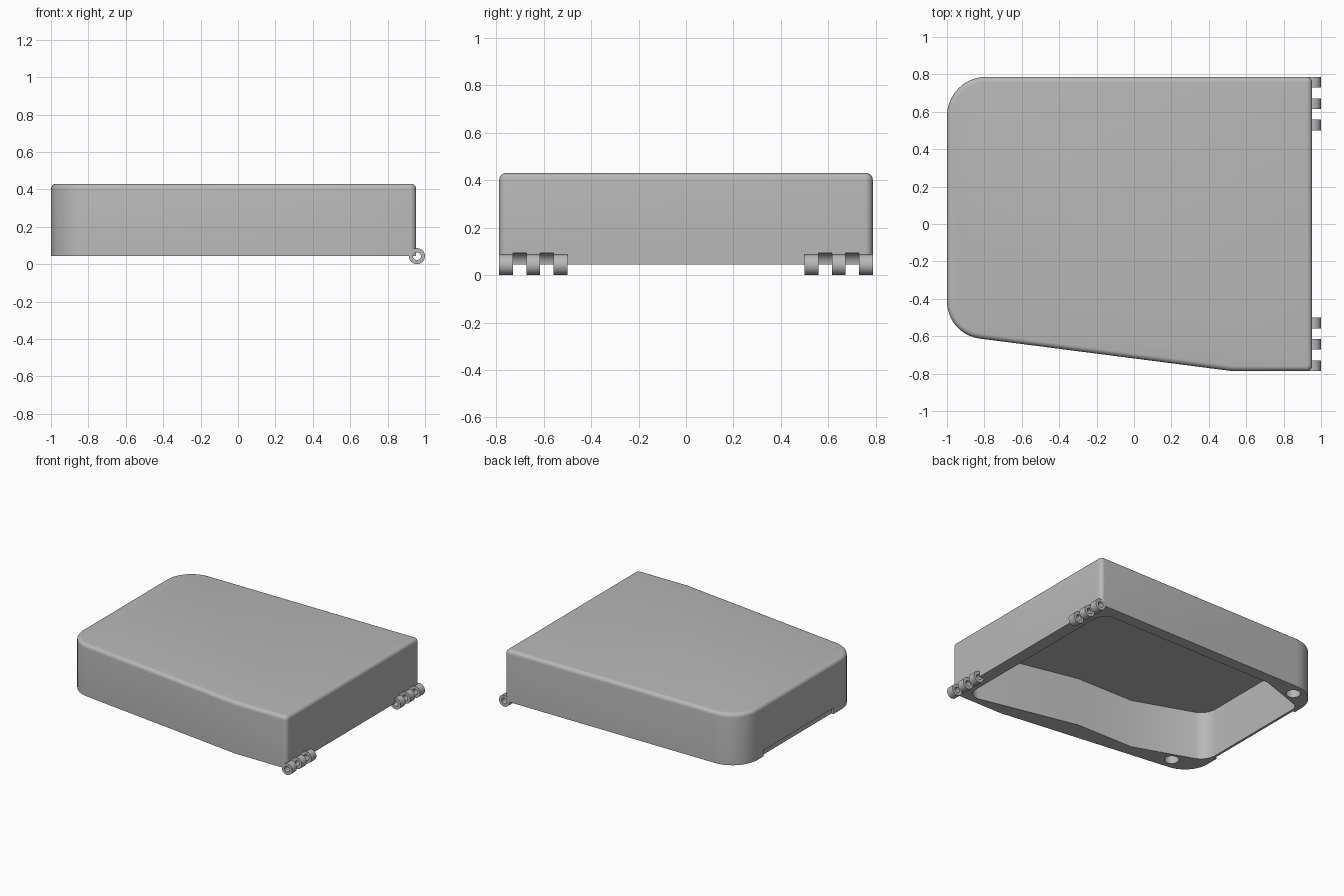
import bpy, bmesh
from math import sin, cos, pi
from mathutils import Vector, Matrix

if "Cube" in bpy.data.objects:
    bpy.data.objects.remove(bpy.data.objects["Cube"])

grey = bpy.data.materials.new("plain grey")
grey.use_nodes = True
grey.diffuse_color = (0.48, 0.48, 0.48, 1)
grey.node_tree.nodes["Principled BSDF"].inputs["Base Color"].default_value = grey.diffuse_color

BOTTOM, TOP = 0.045, 0.43


def rounded(corners, steps=10):
    """Outline from (x, y, radius) corners, given anticlockwise."""
    out = []
    for i, (x, y, r) in enumerate(corners):
        p = Vector((x, y))
        if r == 0:
            out.append(p)
            continue
        a = (Vector(corners[i - 1][:2]) - p).normalized()
        b = (Vector(corners[(i + 1) % len(corners)][:2]) - p).normalized()
        half = a.angle(b) / 2
        centre = p + (a + b).normalized() * r / sin(half)
        start = p + a * r / (sin(half) / cos(half)) - centre
        sweep = pi - 2 * half
        for k in range(steps + 1):
            out.append(centre + Matrix.Rotation(sweep * k / steps, 2) @ start)
    return out


def finish(bm, name):
    bmesh.ops.recalc_face_normals(bm, faces=bm.faces)
    mesh = bpy.data.meshes.new(name)
    bm.to_mesh(mesh)
    bm.free()
    mesh.materials.append(grey)
    obj = bpy.data.objects.new(name, mesh)
    bpy.context.collection.objects.link(obj)
    return obj


def prism(name, outline, z0, z1, top_bevel=0):
    bm = bmesh.new()
    base = bm.faces.new([bm.verts.new((p.x, p.y, z0)) for p in outline])
    up = bmesh.ops.extrude_face_region(bm, geom=[base], use_keep_orig=True)["geom"]
    verts = [g for g in up if isinstance(g, bmesh.types.BMVert)]
    bmesh.ops.translate(bm, verts=verts, vec=(0, 0, z1 - z0))
    if top_bevel:
        edges = [e for e in bm.edges if all(v.co.z > z1 - 1e-4 for v in e.verts)]
        bmesh.ops.bevel(bm, geom=edges, offset=top_bevel, segments=5,
                        profile=0.5, affect='EDGES')
    return finish(bm, name)


def cylinder(name, centre, radius, length, along_y=False):
    bm = bmesh.new()
    matrix = Matrix.Translation(centre)
    if along_y:
        matrix = matrix @ Matrix.Rotation(pi / 2, 4, 'X')
    bmesh.ops.create_cone(bm, cap_ends=True, segments=32, radius1=radius,
                          radius2=radius, depth=length, matrix=matrix)
    return finish(bm, name)


def activate(obj):
    bpy.ops.object.select_all(action='DESELECT')
    obj.select_set(True)
    bpy.context.view_layer.objects.active = obj


def cut(obj, cutter):
    cutter.hide_render = True
    mod = obj.modifiers.new("cut", 'BOOLEAN')
    mod.operation, mod.solver, mod.object = 'DIFFERENCE', 'EXACT', cutter
    activate(obj)
    bpy.ops.object.modifier_apply(modifier=mod.name)
    bpy.data.objects.remove(cutter)


def smooth(obj):
    activate(obj)
    bpy.ops.object.shade_smooth_by_angle(angle=0.5)


# Outer shell of the lid
shell = prism("lid_shell", rounded([
    (-1, 0.787, 0.21), (-1, -0.59, 0.2), (0.53, -0.787, 0),
    (0.953, -0.787, 0.032), (0.953, 0.787, 0.032)]), BOTTOM, TOP, 0.028)

# Hollow underside
cut(shell, prism("cavity_cutter", rounded([
    (-0.6, 0.70, 0), (-0.965, 0.575, 0.06), (-0.965, -0.38, 0.13),
    (-0.45, -0.565, 0), (0.02, -0.57, 0), (0.86, -0.755, 0.08),
    (0.86, 0.70, 0.1)]), -0.1, 0.408))

# Round sockets under the two wide corners
for x, y in ((-0.83, 0.695), (-0.775, -0.525)):
    cut(shell, cylinder("socket_cutter", (x, y, BOTTOM), 0.05, 0.12))

# Shallow finger recess along the free edge
cut(shell, prism("recess_cutter", [Vector(p) for p in (
    (-1.1, -0.32), (-0.983, -0.32), (-0.983, 0.51), (-1.1, 0.51))], -0.1, BOTTOM + 0.045))

# Two hinges: alternating knuckles and clearance grooves
STEP, AXIS_X = 0.0574, 0.957
for side, label in ((-1, "front"), (1, "back")):
    for k in range(5):
        centre = (AXIS_X, side * (0.5 + STEP * (k + 0.5)), 0.043)
        if k % 2:
            cut(shell, cylinder("groove_cutter", centre, 0.051, STEP, True))
        else:
            cut(shell, cylinder("seat_cutter", centre, 0.04, STEP, True))
            knuckle = cylinder(f"{label}_hinge_knuckle_{k // 2 + 1}", centre, 0.043, STEP, True)
            cut(knuckle, cylinder("pin_hole_cutter", centre, 0.021, STEP * 2, True))
            smooth(knuckle)
smooth(shell)
